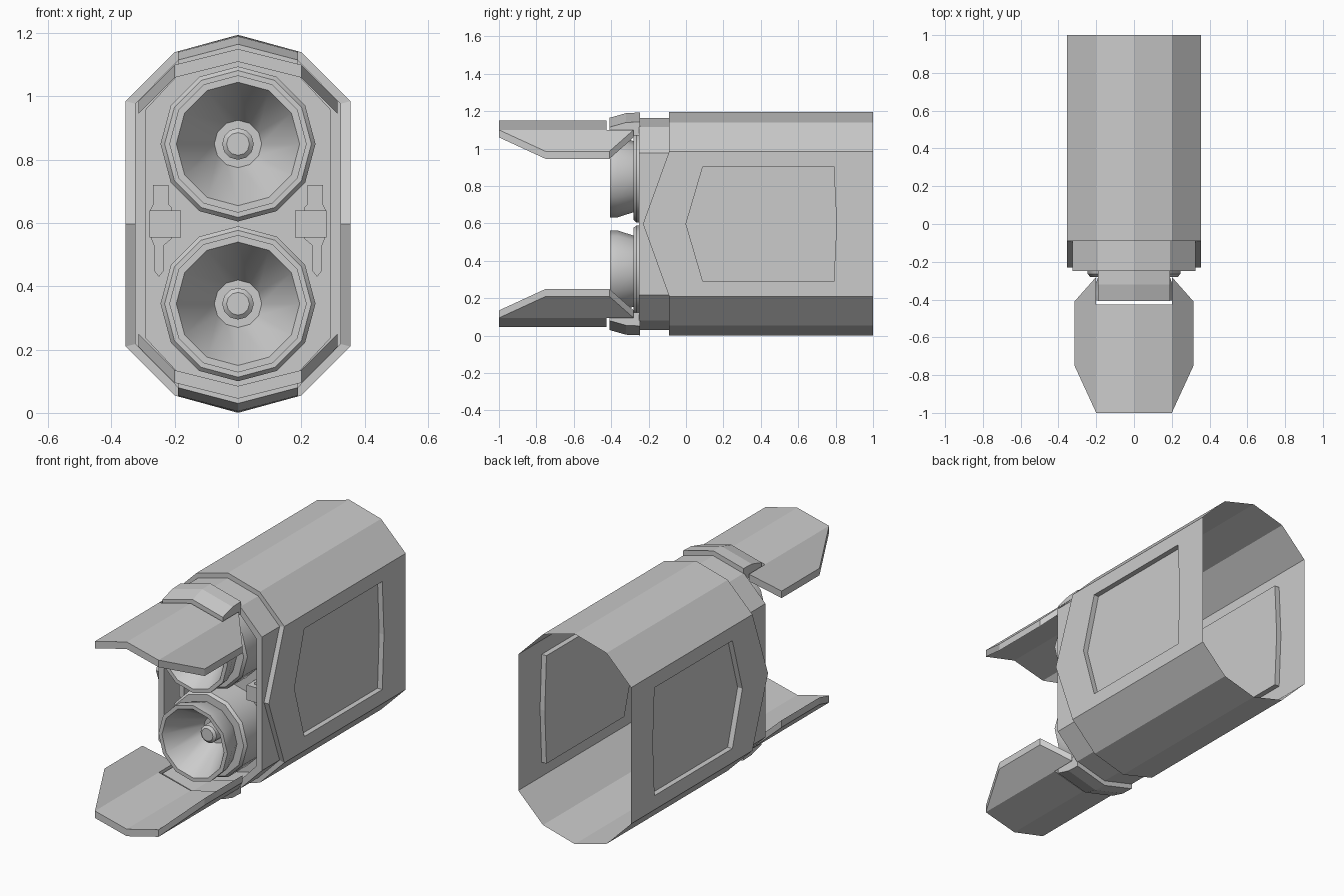
import bpy, bmesh, math
from mathutils import Vector

if "Cube" in bpy.data.objects:
    bpy.data.objects.remove(bpy.data.objects["Cube"])

ZC = 0.5975  # height of the middle plane


def finish(name, bm, smooth=None):
    bmesh.ops.remove_doubles(bm, verts=bm.verts, dist=1e-5)
    bmesh.ops.recalc_face_normals(bm, faces=bm.faces)
    me = bpy.data.meshes.new(name)
    bm.to_mesh(me)
    bm.free()
    ob = bpy.data.objects.new(name, me)
    bpy.context.collection.objects.link(ob)
    if smooth:
        bpy.ops.object.select_all(action='DESELECT')
        ob.select_set(True)
        bpy.context.view_layer.objects.active = ob
        bpy.ops.object.shade_smooth_by_angle(angle=math.radians(smooth))
    return ob


def face(bm, pts):
    return bm.faces.new([bm.verts.new(p) for p in pts])


def loft(bm, rings, skip=(), cap_start=False, cap_end=False):
    n = len(rings[0])
    for a, b in zip(rings, rings[1:]):
        for i in range(n):
            if i not in skip:
                j = (i + 1) % n
                face(bm, [a[i], a[j], b[j], b[i]])
    if cap_start:
        face(bm, rings[0])
    if cap_end:
        face(bm, rings[-1])


def sheet(bm, polys, offset):
    """Thicken joined polygons by an offset, with walls on the open edges only."""
    off, edges = Vector(offset), {}
    for p in polys:
        face(bm, p)
        face(bm, [Vector(v) + off for v in p])
        for a, b in zip(p, p[1:] + p[:1]):
            edges.setdefault(frozenset((a, b)), []).append((a, b))
    for e in edges.values():
        if len(e) == 1:
            a, b = map(Vector, e[0])
            face(bm, [a, b, b + off, a + off])


def section(y, w, side, a, mid, top):
    pts = [(0, top), (a, mid), (w, side), (w, -side), (a, -mid), (0, -top),
           (-a, -mid), (-w, -side), (-w, side), (-a, mid)]
    return [(x, y, z + ZC) for x, z in pts]


# Outer casing: open at the back, recessed front collar, pointed side plates
body = (0.355, 0.3875, 0.2, 0.5425, 0.5975)
collar = (0.325, 0.38, 0.19, 0.517, 0.5675)
recess = (0.29, 0.362, 0.177, 0.483, 0.5325)
bm = bmesh.new()
loft(bm, [section(1, *body), section(-0.09, *body), section(-0.09, *collar)], skip=(2, 7))
loft(bm, [section(-0.09, *collar), section(-0.25, *collar),
          section(-0.25, *recess), section(-0.1, *recess)], cap_end=True)
S, S2 = body[1], collar[1]
outer = [(-0.23, 0), (-0.09, S), (1, S), (1, 0), (1, -S), (-0.09, -S)]
panel = [(0, 0), (0.09, 0.307), (0.79, 0.307), (0.805, 0), (0.79, -0.307), (0.09, -0.307)]
for s in (1, -1):
    ring = lambda pts, x: [(s * x, y, z + ZC) for y, z in pts]
    loft(bm, [ring(outer, 0.355), ring(panel, 0.355), ring(panel, 0.325)], cap_end=True)
    for k in (1, -1):  # sloping front edges of the side plate
        face(bm, [(s * 0.355, -0.23, ZC), (s * 0.355, -0.09, ZC + k * S),
                  (s * 0.325, -0.09, ZC + k * S2), (s * 0.325, -0.23, ZC)])
finish("casing", bm)

# Twin nozzles with a central plug, lathed with 12 sides
profile = [(0.245, -0.1), (0.245, -0.265), (0.232, -0.28), (0.19, -0.28), (0.217, -0.365),
           (0.217, -0.405), (0.195, -0.405), (0.075, -0.2), (0.05, -0.2), (0.05, -0.265),
           (0.036, -0.277)]
for name, z0 in (("upper_nozzle", 0.85), ("lower_nozzle", 0.345)):
    bm = bmesh.new()
    rings = [[(r * math.sin(i * math.pi / 6), y, z0 + r * math.cos(i * math.pi / 6))
              for i in range(12)] for r, y in profile]
    loft(bm, rings, cap_end=True)
    finish(name, bm, 31)

for name, k in (("upper", 1), ("lower", -1)):
    # Folded flap reaching forward
    def fp(x, y):
        ax = abs(x)
        h = 1.15 - 0.25 * ax if ax <= 0.2 else 1.10 - (ax - 0.2)
        return (x, y, ZC + k * (h - ZC))
    bm = bmesh.new()
    polys = []
    for s in (1, -1):
        polys.append([fp(0, -1), fp(s * 0.2, -1), fp(s * 0.2, -0.425), fp(0, -0.425)])
        polys.append([fp(s * 0.2, -1), fp(s * 0.315, -0.75), fp(s * 0.315, -0.41),
                      fp(s * 0.2, -0.28), fp(s * 0.2, -0.425)])
    sheet(bm, polys, (0, 0, -0.04 * k))
    finish(name + "_flap", bm)

    # Chevron bracket between collar and flap
    bm = bmesh.new()
    rings = []
    for y, top in ((-0.245, 1.193), (-0.32, 1.19), (-0.408, 1.165)):
        pts = [(-0.19, top - 0.05), (0, top), (0.19, top - 0.05),
               (0.19, 1.07), (0, 1.12), (-0.19, 1.07)]
        rings.append([(x, y, ZC + k * (h - ZC)) for x, h in pts])
    loft(bm, rings, cap_start=True, cap_end=True)
    finish(name + "_bracket", bm)

# Latches on the recessed front wall
for name, s in (("right_latch", 1), ("left_latch", -1)):
    bm = bmesh.new()
    bar = [(0.22, 0.72), (0.268, 0.72), (0.268, 0.66), (0.278, 0.64), (0.278, 0.56),
           (0.266, 0.53), (0.266, 0.45), (0.25, 0.43), (0.234, 0.45), (0.234, 0.53),
           (0.21, 0.55), (0.21, 0.65), (0.22, 0.66)]
    block = [(0.18, 0.64), (0.28, 0.64), (0.28, 0.555), (0.18, 0.555)]
    for pts, front in ((bar, 0.05), (block, 0.08)):
        sheet(bm, [[(s * x, -0.1, z) for x, z in pts]], (0, -front, 0))
    finish(name, bm)
